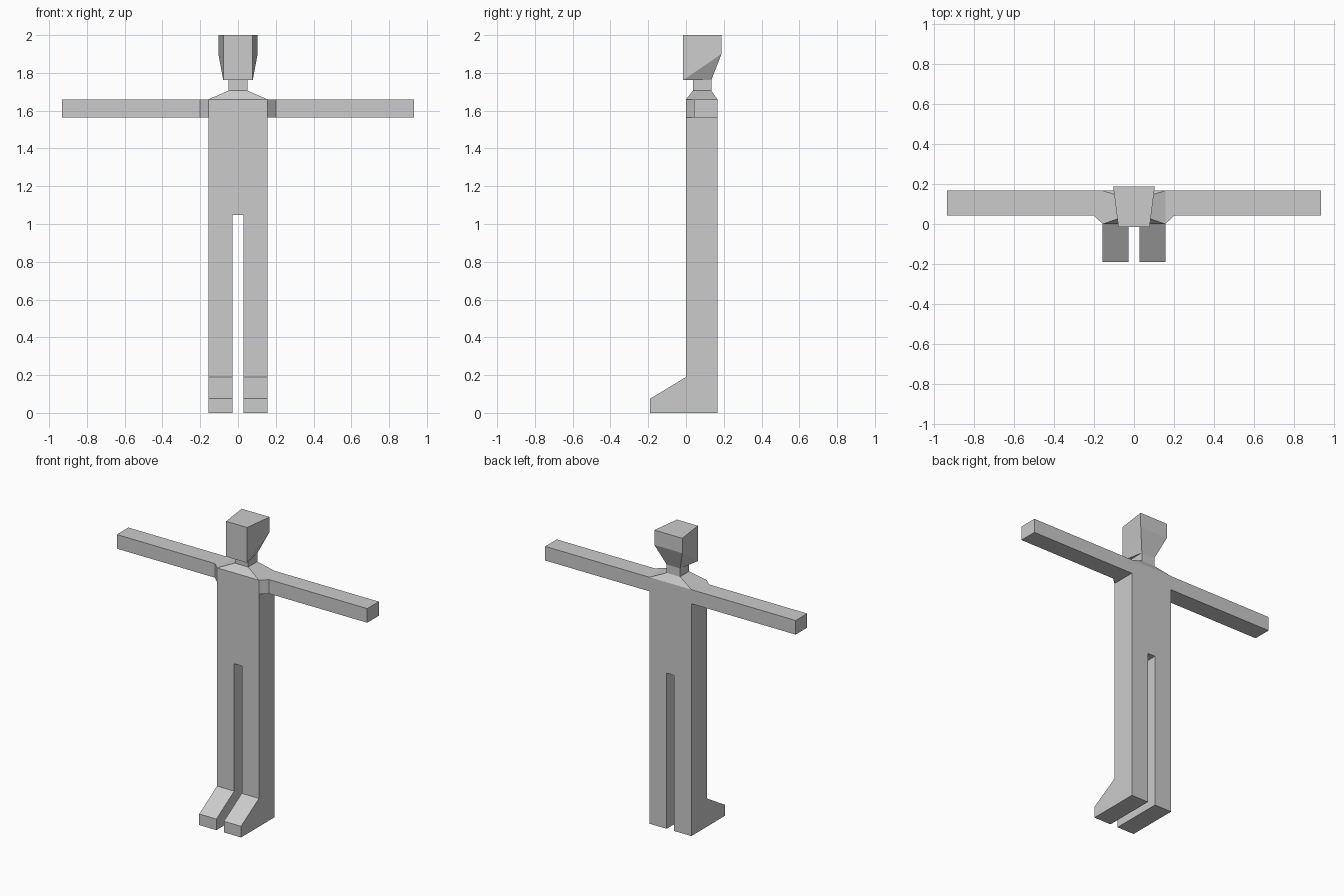
import bpy, bmesh

if "Cube" in bpy.data.objects:
    bpy.data.objects.remove(bpy.data.objects["Cube"])


def finish(bm, name, mirror=False):
    bmesh.ops.recalc_face_normals(bm, faces=bm.faces)
    mesh = bpy.data.meshes.new(name)
    bm.to_mesh(mesh)
    bm.free()
    obj = bpy.data.objects.new(name, mesh)
    bpy.context.collection.objects.link(obj)
    if mirror:
        obj.modifiers.new("Mirror", 'MIRROR').use_mirror_merge = False
    return obj


def loft(rings, cap_start=False, cap_end=False):
    bm = bmesh.new()
    loops = [[bm.verts.new(p) for p in ring] for ring in rings]
    n = len(rings[0])
    for a, b in zip(loops, loops[1:]):
        for i in range(n):
            j = (i + 1) % n
            bm.faces.new((a[i], a[j], b[j], b[i]))
    if cap_start:
        bm.faces.new(loops[0])
    if cap_end:
        bm.faces.new(loops[-1])
    return bm


def drop_faces(bm, test):
    # remove hidden faces where two parts join
    doomed = [f for f in bm.faces if test(f.calc_center_median())]
    bmesh.ops.delete(bm, geom=doomed, context='FACES')


def rect_z(hx, y0, y1, z):
    return [(-hx, y0, z), (hx, y0, z), (hx, y1, z), (-hx, y1, z)]


def rect_x(x, y0, y1, z0, z1):
    return [(x, y0, z0), (x, y1, z0), (x, y1, z1), (x, y0, z1)]


W, GAP, BACK = 0.156, 0.028, 0.166
CROTCH, ARMPIT, SHOULDER = 1.048, 1.565, 1.66

# torso, open at the arms, neck and legs, with a strip closing the crotch
bm = loft([rect_z(W, 0, BACK, z) for z in (CROTCH, ARMPIT, SHOULDER)])
drop_faces(bm, lambda c: c.z > ARMPIT and abs(c.x) > 0.1)
bm.faces.new([bm.verts.new(p) for p in rect_z(GAP, 0, BACK, CROTCH)])
finish(bm, "torso")

# legs with wedge feet
side = [(BACK, 0), (-0.19, 0), (-0.19, 0.075), (0, 0.19), (0, CROTCH), (BACK, CROTCH)]
bm = loft([[(x, y, z) for y, z in side] for x in (GAP, W)], True, True)
drop_faces(bm, lambda c: c.z > CROTCH - 0.01)
finish(bm, "legs", mirror=True)

# arms, narrowing just outside the chest
arm = [(W, 0), (0.202, 0.043), (0.933, 0.043)]
bm = loft([rect_x(x, y, BACK, ARMPIT, SHOULDER) for x, y in arm], cap_end=True)
finish(bm, "arms", mirror=True)

# sloped shoulders and neck
bm = loft([rect_z(W, 0, BACK, SHOULDER),
           rect_z(0.05, 0.037, 0.134, 1.706),
           rect_z(0.05, 0.037, 0.134, 1.762)])
finish(bm, "shoulders_and_neck")

# head, as the hull of its face, back and jaw corners
bm = bmesh.new()
corners = [(0.078, -0.015, 1.762), (0.078, -0.015, 2.0), (0.104, 0.188, 1.9),
           (0.104, 0.188, 2.0), (0.05, 0.134, 1.762)]
for x, y, z in corners:
    bm.verts.new((x, y, z))
    bm.verts.new((-x, y, z))
bmesh.ops.convex_hull(bm, input=bm.verts)
bmesh.ops.dissolve_limit(bm, angle_limit=0.02, verts=bm.verts, edges=bm.edges)
finish(bm, "head")
